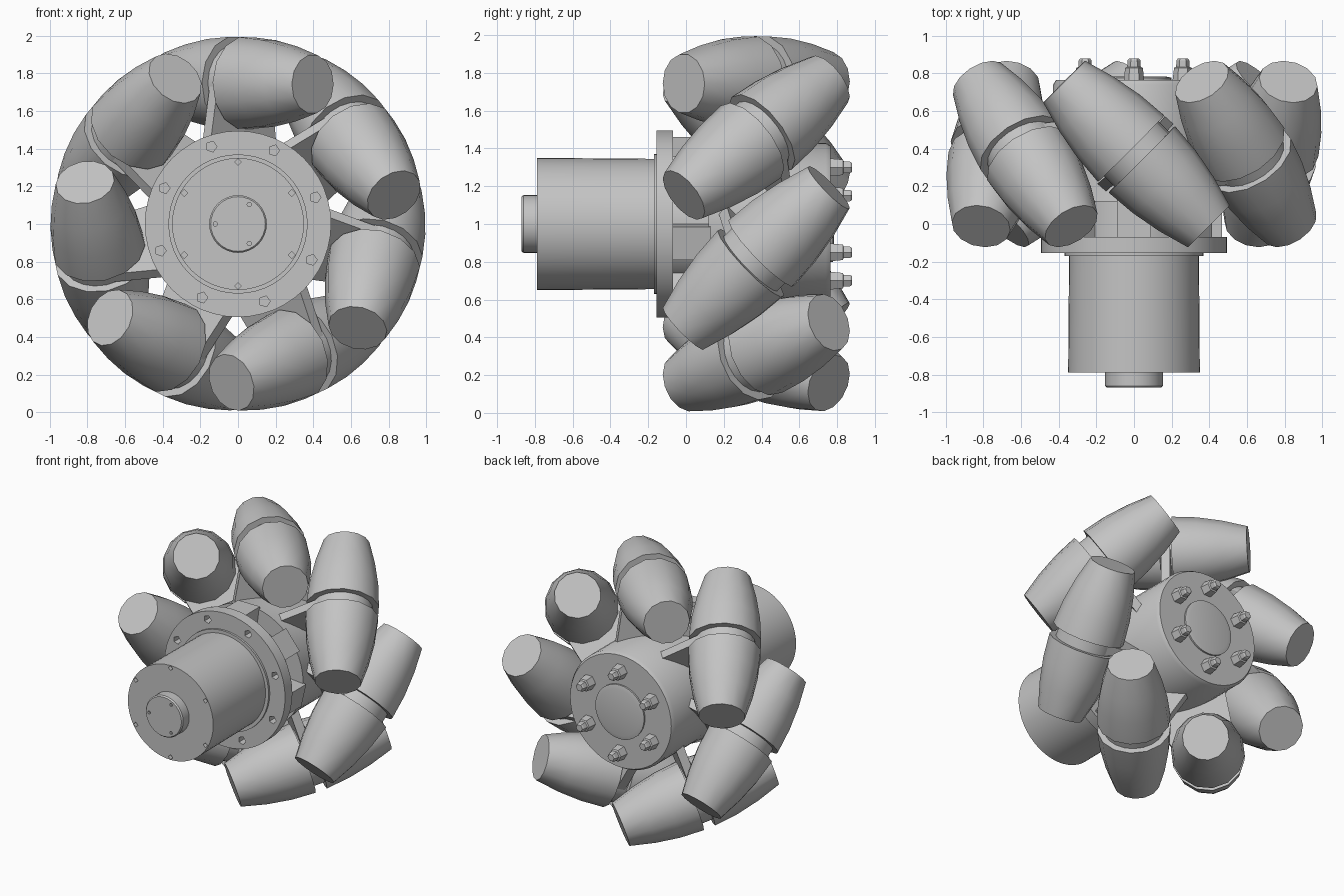
import bpy, bmesh, math
from mathutils import Matrix, Vector

cube = bpy.data.objects.get("Cube")
if cube:
    bpy.data.objects.remove(cube, do_unlink=True)

grey = bpy.data.materials.new("plain_grey")
grey.use_nodes = True
COLOUR = (0.55, 0.55, 0.55, 1)
grey.diffuse_color = COLOUR
grey.node_tree.nodes["Principled BSDF"].inputs["Base Color"].default_value = COLOUR

COUNT = 7
# Wheel axle frame: local z runs to the back (+y)
AXLE = Matrix.Translation((0, 0, 1)) @ Matrix.Rotation(-math.pi / 2, 4, 'X')


def finish(name, bm, matrix):
    bmesh.ops.recalc_face_normals(bm, faces=bm.faces)
    mesh = bpy.data.meshes.new(name)
    bm.to_mesh(mesh)
    bm.free()
    mesh.transform(matrix)
    mesh.materials.append(grey)
    ob = bpy.data.objects.new(name, mesh)
    bpy.context.collection.objects.link(ob)
    return ob


def smooth(ob):
    bpy.ops.object.select_all(action='DESELECT')
    ob.select_set(True)
    bpy.context.view_layer.objects.active = ob
    bpy.ops.object.shade_smooth_by_angle(angle=math.radians(32))


def add_lathe(bm, profile, sides, centre=(0, 0), turn=0.0):
    """Closed turned solid from (height, radius) pairs along local z."""
    rings = []
    for h, r in profile:
        ring = []
        for i in range(sides):
            a = turn + math.tau * i / sides
            ring.append(bm.verts.new((centre[0] + r * math.cos(a),
                                      centre[1] + r * math.sin(a), h)))
        rings.append(ring)
    for low, high in zip(rings, rings[1:]):
        for i in range(sides):
            j = (i + 1) % sides
            bm.faces.new((low[i], low[j], high[j], high[i]))
    bm.faces.new(rings[0][::-1])
    bm.faces.new(rings[-1])


def add_prism(bm, outline, z0, z1):
    low = [bm.verts.new((x, y, z0)) for x, y in outline]
    high = [bm.verts.new((x, y, z1)) for x, y in outline]
    bm.faces.new(low[::-1])
    bm.faces.new(high)
    for i in range(len(low)):
        j = (i + 1) % len(low)
        bm.faces.new((low[i], low[j], high[j], high[i]))


def lathe(name, profile, sides=48, matrix=AXLE):
    bm = bmesh.new()
    add_lathe(bm, profile, sides)
    ob = finish(name, bm, matrix)
    smooth(ob)
    return ob


def polar(radius, degrees):
    a = math.radians(degrees)
    return radius * math.cos(a), radius * math.sin(a)


def cut(ob, holes, depth, sides):
    """Sink small holes, given as (x, y, radius), through a depth range."""
    bm = bmesh.new()
    for x, y, r in holes:
        add_lathe(bm, [(depth[0], r), (depth[1], r)], sides, (x, y))
    cutter = finish("hole_cutter", bm, AXLE)
    cutter.hide_render = True
    mod = ob.modifiers.new("holes", 'BOOLEAN')
    mod.operation = 'DIFFERENCE'
    mod.solver = 'EXACT'
    mod.object = cutter
    bpy.context.view_layer.objects.active = ob
    bpy.ops.object.modifier_apply(modifier=mod.name)
    bpy.data.objects.remove(cutter, do_unlink=True)


# Motor housing with rim notches, end boss and seat ring
motor = lathe("motor_housing", [(-0.79, 0.35), (-0.16, 0.345)])
cut(motor, [(*polar(0.33, 30 + 60 * k), 0.018) for k in range(6)], (-0.85, -0.76), 4)
boss = lathe("motor_boss", [(-0.87, 0.145), (-0.86, 0.153), (-0.78, 0.153)], 32)
cut(boss, [(*polar(0.12, 60 + 120 * k), 0.012) for k in range(3)], (-0.9, -0.85), 6)
lathe("motor_seat", [(-0.17, 0.37), (-0.14, 0.37)])

# Front flange with bolt holes
flange = lathe("front_flange", [(-0.155, 0.495), (-0.07, 0.495)])
cut(flange, [(*polar(0.435, 26 + 45 * k), 0.03) for k in range(8)], (-0.2, -0.09), 5)

# Hub core, main drum and rear cover
lathe("hub_core", [(-0.08, 0.33), (0.14, 0.33)])
lathe("hub_drum", [(0.12, 0.45), (0.3, 0.43), (0.74, 0.43), (0.765, 0.415)])
lathe("rear_cover", [(0.76, 0.2), (0.777, 0.2), (0.784, 0.17)], 32)

# Ribs joining the flange to the drum
bm = bmesh.new()
for k in range(COUNT):
    spin = Matrix.Rotation(math.tau * k / COUNT, 2)
    outline = [spin @ Vector(p) for p in
               ((-0.07, -0.3), (0.07, -0.3), (0.09, -0.46), (-0.09, -0.46))]
    add_prism(bm, outline, -0.075, 0.13)
finish("hub_ribs", bm, AXLE)

# Wheel nuts on the back
for k in range(6):
    bm = bmesh.new()
    add_lathe(bm, [(0.76, 0.055), (0.83, 0.047), (0.835, 0.036), (0.87, 0.034),
                   (0.88, 0.026)], 6, polar(0.3, 30 + 60 * k))
    finish(f"wheel_nut_{k + 1}", bm, AXLE)


# Slanted rollers: barrel halves, neck and carrying bracket
def barrel_radius(t):
    return 1 - math.sqrt(0.75 ** 2 + t * t / 2)


GAP, HALF = 0.04, 0.543
steps = [GAP + (HALF - GAP) * i / 3 for i in range(4)]
half_profile = [(t, barrel_radius(t)) for t in steps]
s = math.sqrt(0.5)
SLANT = Matrix(((s, 0, s, 0), (s, 0, -s, 0.372), (0, 1, 0, 0.75), (0, 0, 0, 1)))

for k in range(COUNT):
    spin = Matrix.Rotation(math.radians(1) + math.tau * k / COUNT, 4, 'Y')
    place = Matrix.Translation((0, 0, 1)) @ spin @ SLANT
    lathe(f"roller_front_{k + 1}", half_profile, 14, place)
    lathe(f"roller_back_{k + 1}", [(-t, r) for t, r in half_profile], 14, place)
    lathe(f"roller_neck_{k + 1}", [(-0.045, 0.205), (0.045, 0.205)], 20, place)
    bm = bmesh.new()
    add_prism(bm, [(-0.26, -0.4), (0.26, -0.4), (0.19, 0.05), (-0.19, 0.05)],
              -0.03, 0.03)
    finish(f"roller_bracket_{k + 1}", bm, place)
